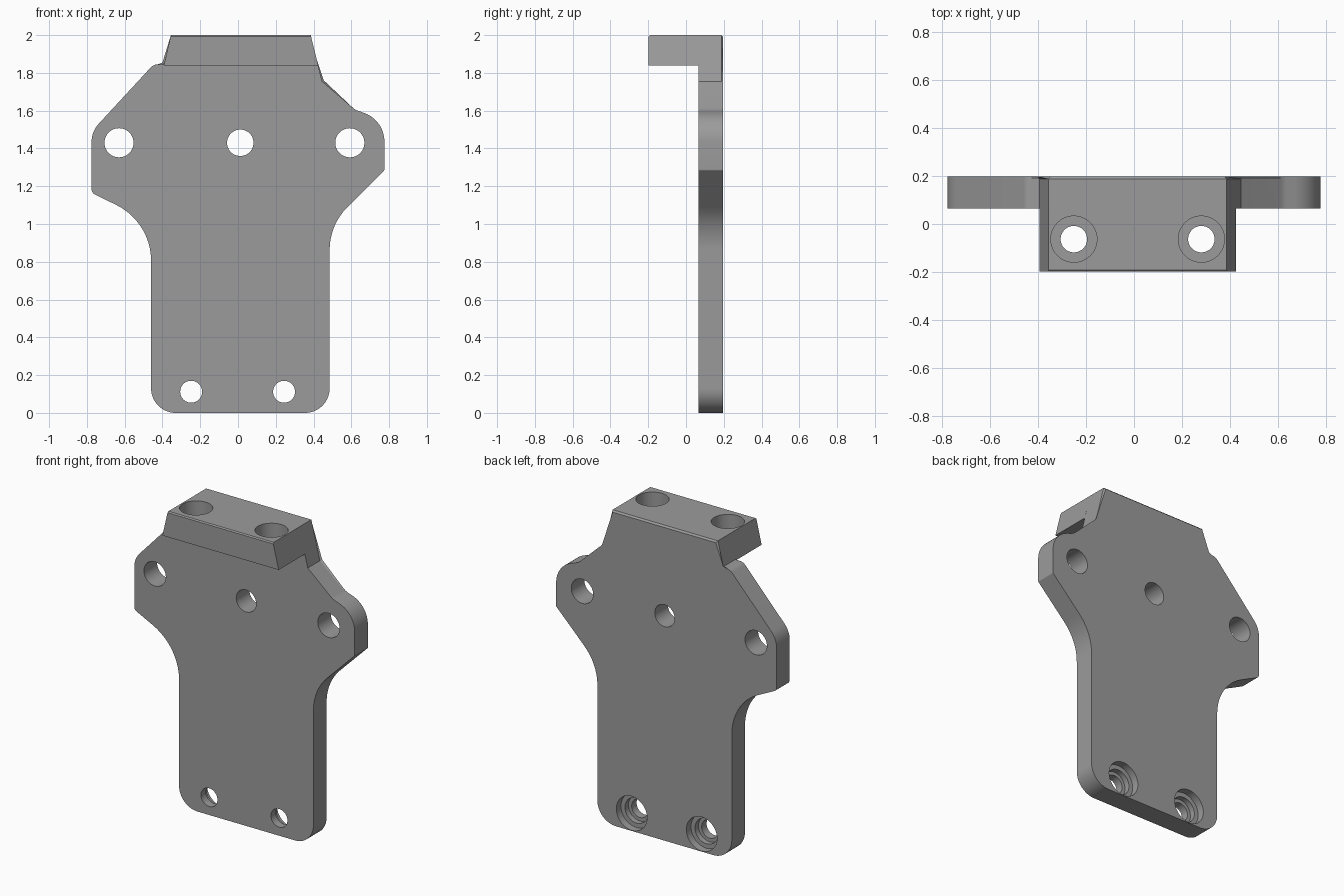
import bpy, bmesh, math
from mathutils import Vector, Matrix

if "Cube" in bpy.data.objects:
    bpy.data.objects.remove(bpy.data.objects["Cube"])

FRONT, BACK, LIP = 0.065, 0.197, -0.198   # plate front, plate back, flange front (y)

grey = bpy.data.materials.new("plain_grey")
grey.diffuse_color = (0.33, 0.33, 0.33, 1)
grey.use_nodes = True
grey.node_tree.nodes["Principled BSDF"].inputs["Base Color"].default_value = grey.diffuse_color


def rounded(corners):
    """Outline from (x, z, radius) corners, each replaced by a tangent arc."""
    out = []
    for i, (x, z, r) in enumerate(corners):
        p = Vector((x, z))
        if r == 0:
            out.append(p)
            continue
        a = (Vector(corners[i - 1][:2]) - p).normalized()
        b = (Vector(corners[(i + 1) % len(corners)][:2]) - p).normalized()
        half = a.angle(b) / 2
        centre = p + (a + b).normalized() * (r / math.sin(half))
        start = p + a * (r / math.tan(half)) - centre
        end = p + b * (r / math.tan(half)) - centre
        sweep = start.angle(end)
        n = max(3, math.ceil(sweep / math.radians(6)))
        for k in range(n + 1):
            t = k / n
            out.append(centre + (start * math.sin((1 - t) * sweep)
                                 + end * math.sin(t * sweep)) / math.sin(sweep))
    return out


def prism(name, outline, y0, y1, chamfer=0, chamfered=None):
    """Closed solid from an x-z outline between y0 and y1, chosen edges chamfered."""
    bm = bmesh.new()
    near = [bm.verts.new((p[0], y0, p[1])) for p in outline]
    far = [bm.verts.new((p[0], y1, p[1])) for p in outline]
    bm.faces.new(near)
    bm.faces.new(far[::-1])
    for i in range(len(near)):
        bm.faces.new((near[i], near[i - 1], far[i - 1], far[i]))
    if chamfer:
        edges = [e for e in bm.edges if chamfered(e)]
        bmesh.ops.bevel(bm, geom=edges, offset=chamfer, segments=1,
                        profile=0.5, affect='EDGES')
    bmesh.ops.recalc_face_normals(bm, faces=bm.faces)
    return add_object(name, bm)


def add_object(name, bm):
    mesh = bpy.data.meshes.new(name)
    bm.to_mesh(mesh)
    bm.free()
    mesh.materials.append(grey)
    obj = bpy.data.objects.new(name, mesh)
    bpy.context.collection.objects.link(obj)
    return obj


def combine(target, other, operation):
    mod = target.modifiers.new(operation.lower(), 'BOOLEAN')
    mod.operation, mod.solver, mod.object = operation, 'EXACT', other
    bpy.context.view_layer.objects.active = target
    bpy.ops.object.modifier_apply(modifier=mod.name)
    bpy.data.objects.remove(other)


def drill(target, start, end, radius):
    """Cut a round hole between two points."""
    a, b = Vector(start), Vector(end)
    axis = b - a
    bm = bmesh.new()
    turn = Vector((0, 0, 1)).rotation_difference(axis).to_matrix().to_4x4()
    bmesh.ops.create_cone(bm, cap_ends=True, segments=48, radius1=radius, radius2=radius,
                          depth=axis.length, matrix=Matrix.Translation((a + b) / 2) @ turn)
    cutter = add_object("hole_cutter", bm)
    cutter.hide_render = True
    combine(target, cutter, 'DIFFERENCE')


# Upright plate, its back rim chamfered
plate_outline = rounded([
    (-0.46, 0, 0.13), (0.485, 0, 0.13), (0.485, 0.995, 0.32),
    (0.775, 1.285, 0.01), (0.775, 1.55, 0.16), (0.62, 1.605, 0.08),
    (0.445, 1.755, 0), (0.385, 2.0, 0), (-0.355, 2.0, 0),
    (-0.392, 1.845, 0), (-0.447, 1.845, 0.05), (-0.775, 1.49, 0.14),
    (-0.775, 1.165, 0.03), (-0.46, 1.01, 0.33)])
bracket = prism("bracket", plate_outline, FRONT, BACK, 0.01,
                lambda e: all(abs(v.co.y - BACK) < 1e-5 for v in e.verts))

# Top flange reaching forward, its front top edge eased
flange = prism("flange",
               [(-0.393, 1.838), (0.425, 1.838), (0.385, 2.0), (-0.355, 2.0)],
               LIP, FRONT, 0.007,
               lambda e: all(v.co.y < LIP + 1e-5 and v.co.z > 1.99 for v in e.verts))
combine(bracket, flange, 'UNION')

# Three plain holes across the shoulders
for x, r in ((-0.63, 0.077), (0.012, 0.07), (0.592, 0.077)):
    drill(bracket, (x, 0, 1.43), (x, 0.3, 1.43), r)

# Two foot holes, stepped wider toward the back
for x in (-0.248, 0.244):
    for y, r in ((0, 0.058), (0.115, 0.08), (0.15, 0.108)):
        drill(bracket, (x, y, 0.112), (x, 0.3, 0.112), r)

# Two counterbored holes down through the flange
for x in (-0.25, 0.28):
    drill(bracket, (x, -0.063, 1.7), (x, -0.063, 2.1), 0.055)
    drill(bracket, (x, -0.063, 1.91), (x, -0.063, 2.1), 0.096)

# Smooth curved walls, crisp edges
bpy.ops.object.select_all(action='DESELECT')
bracket.select_set(True)
bpy.context.view_layer.objects.active = bracket
bpy.ops.object.shade_smooth_by_angle(angle=math.radians(25))
